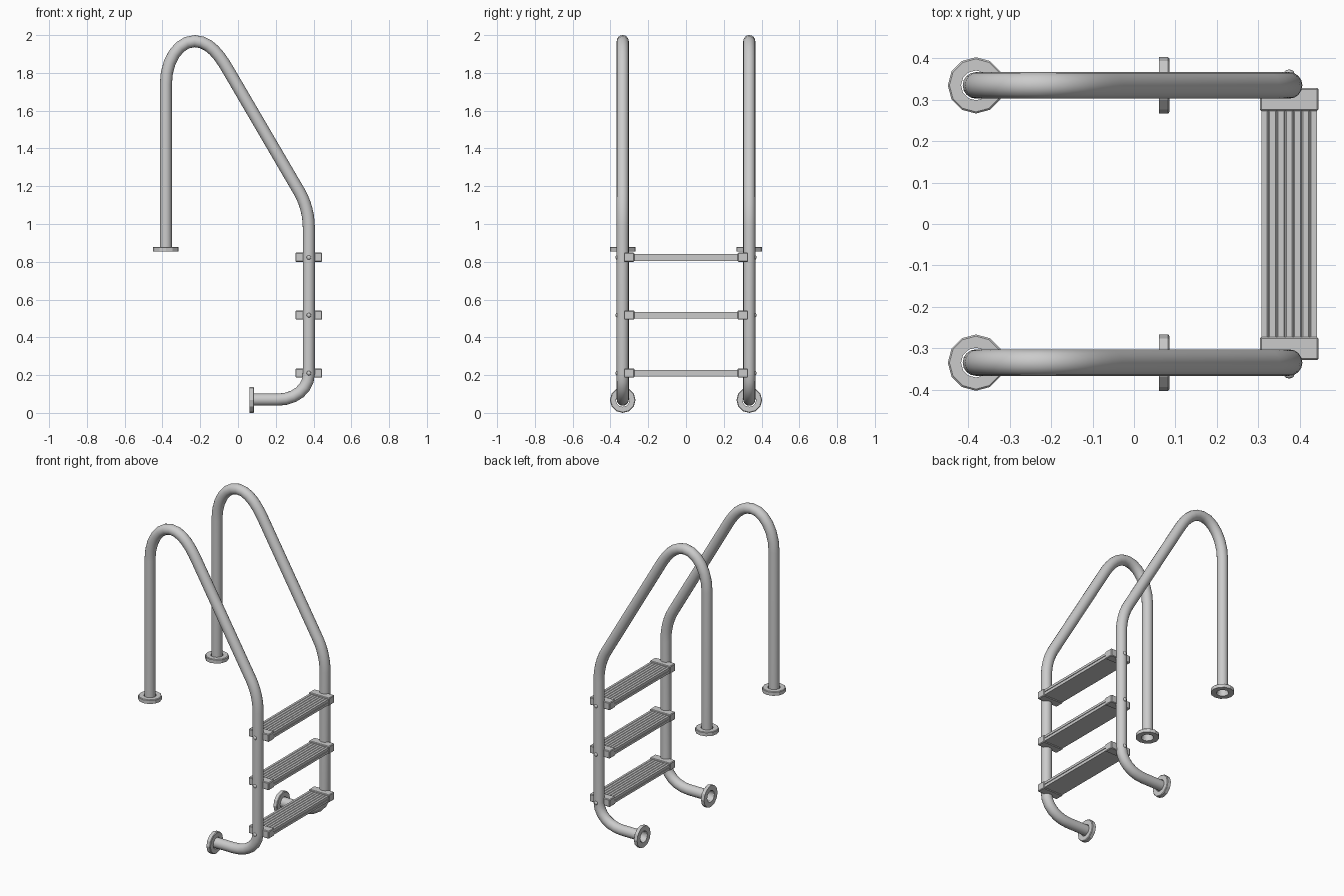
import bpy, bmesh, math
from mathutils import Vector, Matrix
from mathutils.geometry import interpolate_bezier

if "Cube" in bpy.data.objects:
    bpy.data.objects.remove(bpy.data.objects["Cube"])

RAIL_Y, TUBE_R = 0.335, 0.032
POST_X, LEG_X = -0.382, 0.375
STEP_Z = (0.21, 0.517, 0.823)


def finish(name, bm, smooth=None):
    bmesh.ops.recalc_face_normals(bm, faces=bm.faces[:])
    me = bpy.data.meshes.new(name)
    bm.to_mesh(me)
    bm.free()
    ob = bpy.data.objects.new(name, me)
    bpy.context.collection.objects.link(ob)
    if smooth:
        bpy.ops.object.select_all(action='DESELECT')
        ob.select_set(True)
        bpy.context.view_layer.objects.active = ob
        bpy.ops.object.shade_smooth_by_angle(angle=math.radians(smooth))
    return ob


def bridge(bm, rings, closed=False):
    # Skin consecutive closed rings with quads
    n = len(rings[0])
    for k in range(len(rings) if closed else len(rings) - 1):
        a, b = rings[k], rings[(k + 1) % len(rings)]
        for i in range(n):
            bm.faces.new((a[i], a[(i + 1) % n], b[(i + 1) % n], b[i]))


# Handrail centre line: x, z, direction x, direction z, handle length in/out
KNOTS = [
    (POST_X, 0.862, 0, 1, 0, 0),
    (POST_X, 1.74, 0, 1, 0, 0.125),
    (-0.23, 1.968, 1, 0, 0.085, 0.08),
    (-0.055, 1.82, 0.505, -0.863, 0.08, 0),
    (0.325, 1.17, 0.505, -0.863, 0, 0.065),
    (LEG_X, 0.98, 0, -1, 0.065, 0),
    (LEG_X, 0.21, 0, -1, 0, 0.085),
    (0.21, 0.07, -1, 0, 0.09, 0),
    (0.068, 0.07, -1, 0, 0, 0),
]


def rail_path():
    pts = []
    for a, b in zip(KNOTS, KNOTS[1:]):
        p, q = Vector((a[0], 0, a[1])), Vector((b[0], 0, b[1]))
        da, db = Vector((a[2], 0, a[3])), Vector((b[2], 0, b[3]))
        n = 7 if a[5] > 0 else 2
        pts += interpolate_bezier(p, p + da * a[5], q - db * b[4], q, n)[:-1]
    return pts + [q]


def handrail(name, y):
    pts, bm, rings = rail_path(), bmesh.new(), []
    for i, p in enumerate(pts):
        t = (pts[min(i + 1, len(pts) - 1)] - pts[max(i - 1, 0)])
        if i > 0 and i < len(pts) - 1:
            t = (pts[i + 1] - p).normalized() + (p - pts[i - 1]).normalized()
        t.normalize()
        side = Vector((t.z, 0, -t.x))
        rings.append([bm.verts.new(p + Vector((0, y, 0)) + TUBE_R * (
            side * math.cos(k * math.tau / 16) + Vector((0, math.sin(k * math.tau / 16), 0))))
            for k in range(16)])
    bridge(bm, rings)
    return finish(name, bm, 40)


def flange(name, matrix):
    # Low-sided ring with a chamfered front edge
    bm = bmesh.new()
    profile = [(0.036, -0.0125), (0.068, -0.0125), (0.068, 0.009), (0.064, 0.0125), (0.036, 0.0125)]
    rings = [[bm.verts.new((r * math.cos(k * math.tau / 12), r * math.sin(k * math.tau / 12), z))
              for k in range(12)] for r, z in profile]
    bridge(bm, rings, True)
    bm.transform(matrix)
    finish(name, bm)


def tread(name, z):
    # Extruded section with a ribbed top and grooved long edges
    w, h = 0.067, 0.018
    prof = [(-w, -h), (w, -h), (w, -0.003), (w - 0.004, -0.003), (w - 0.004, 0.003), (w, 0.003), (w, h)]
    for i in range(6):
        x = 0.05 - i * 0.02
        prof += [(x + 0.003, h), (x, h - 0.003), (x - 0.003, h)]
    prof += [(-w, h), (-w, 0.003), (-w + 0.004, 0.003), (-w + 0.004, -0.003), (-w, -0.003)]
    bm = bmesh.new()
    ends = [[bm.verts.new((LEG_X + x, y, z + v)) for x, v in prof] for y in (-0.29, 0.29)]
    bridge(bm, ends)
    for e in ends:
        bm.faces.new(e)
    finish(name, bm)


def end_cap(name, y, z):
    bm = bmesh.new()
    bmesh.ops.create_cube(bm, size=1, matrix=Matrix.Translation((LEG_X, y, z)) @
                          Matrix.Diagonal((0.142, 0.056, 0.048, 1)))
    bmesh.ops.bevel(bm, geom=bm.edges[:], offset=0.004, segments=1, affect='EDGES')
    finish(name, bm)


def bolt(name, y, z):
    bm = bmesh.new()
    bmesh.ops.create_uvsphere(bm, u_segments=12, v_segments=6, radius=0.012, matrix=
                              Matrix.Translation((LEG_X, y, z)) @ Matrix.Diagonal((1, 0.6, 1, 1)) @
                              Matrix.Rotation(math.pi / 2, 4, 'X'))
    finish(name, bm, 50)


# Both sides: rail, deck flange, wall flange, step brackets and bolts
for s, side in ((-1, "front"), (1, "back")):
    y = s * RAIL_Y
    handrail(side + "_handrail", y)
    flange(side + "_deck_flange", Matrix.Translation((POST_X, y, 0.867)))
    flange(side + "_wall_flange", Matrix.Translation((0.0735, y, 0.068)) @
           Matrix.Rotation(math.pi / 2, 4, 'Y'))
    for i, z in enumerate(STEP_Z):
        end_cap(f"{side}_step_bracket_{i + 1}", s * 0.301, z + 0.001)
        bolt(f"{side}_bolt_{i + 1}", s * 0.366, z)

# Treads
for i, z in enumerate(STEP_Z):
    tread(f"step_tread_{i + 1}", z)
